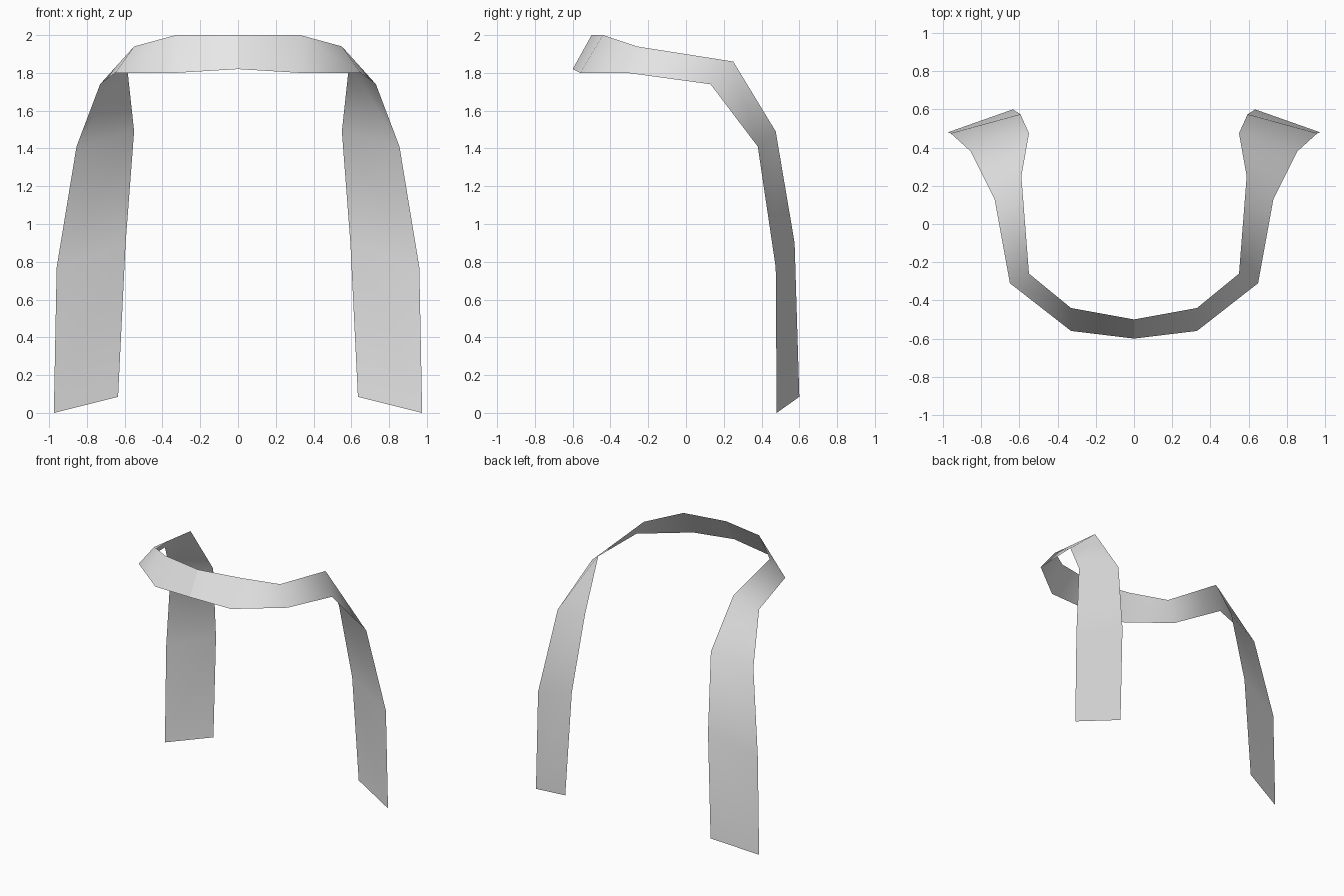
import bpy
import bmesh

cube = bpy.data.objects.get("Cube")
if cube:
    bpy.data.objects.remove(cube, do_unlink=True)

# Plain grey cloth
cloth = bpy.data.materials.new("grey_cloth")
cloth.use_nodes = True
grey = (0.8, 0.8, 0.8, 1.0)
cloth.diffuse_color = grey
cloth.node_tree.nodes["Principled BSDF"].inputs["Base Color"].default_value = grey

# Paired edges of the left half: inner edge point, outer edge point
stations = [
    ((0.00, -0.50, 2.00), (0.00, -0.60, 1.82)),     # middle of the band
    ((0.33, -0.44, 2.00), (0.33, -0.56, 1.80)),
    ((0.55, -0.26, 1.94), (0.65, -0.31, 1.80)),     # turn to the side
    ((0.59, 0.25, 1.86), (0.73, 0.13, 1.74)),       # top of the bend
    ((0.55, 0.475, 1.49), (0.855, 0.38, 1.41)),
    ((0.595, 0.575, 0.90), (0.96, 0.475, 0.77)),
    ((0.635, 0.60, 0.085), (0.975, 0.48, 0.0)),     # hanging end
]

# Thin open ribbon lofted along the stations
bm = bmesh.new()
rows = [[bm.verts.new(p) for p in pair] for pair in stations]
for (a, b), (c, d) in zip(rows, rows[1:]):
    bm.faces.new((a, b, d, c)).smooth = True
mesh = bpy.data.meshes.new("draped_ribbon")
bm.to_mesh(mesh)
bm.free()
mesh.materials.append(cloth)

ribbon = bpy.data.objects.new("draped_ribbon", mesh)
bpy.context.collection.objects.link(ribbon)

# Right half, with a seam left at the middle
mirror = ribbon.modifiers.new("mirror", "MIRROR")
mirror.use_axis[0] = True
mirror.use_mirror_merge = False
